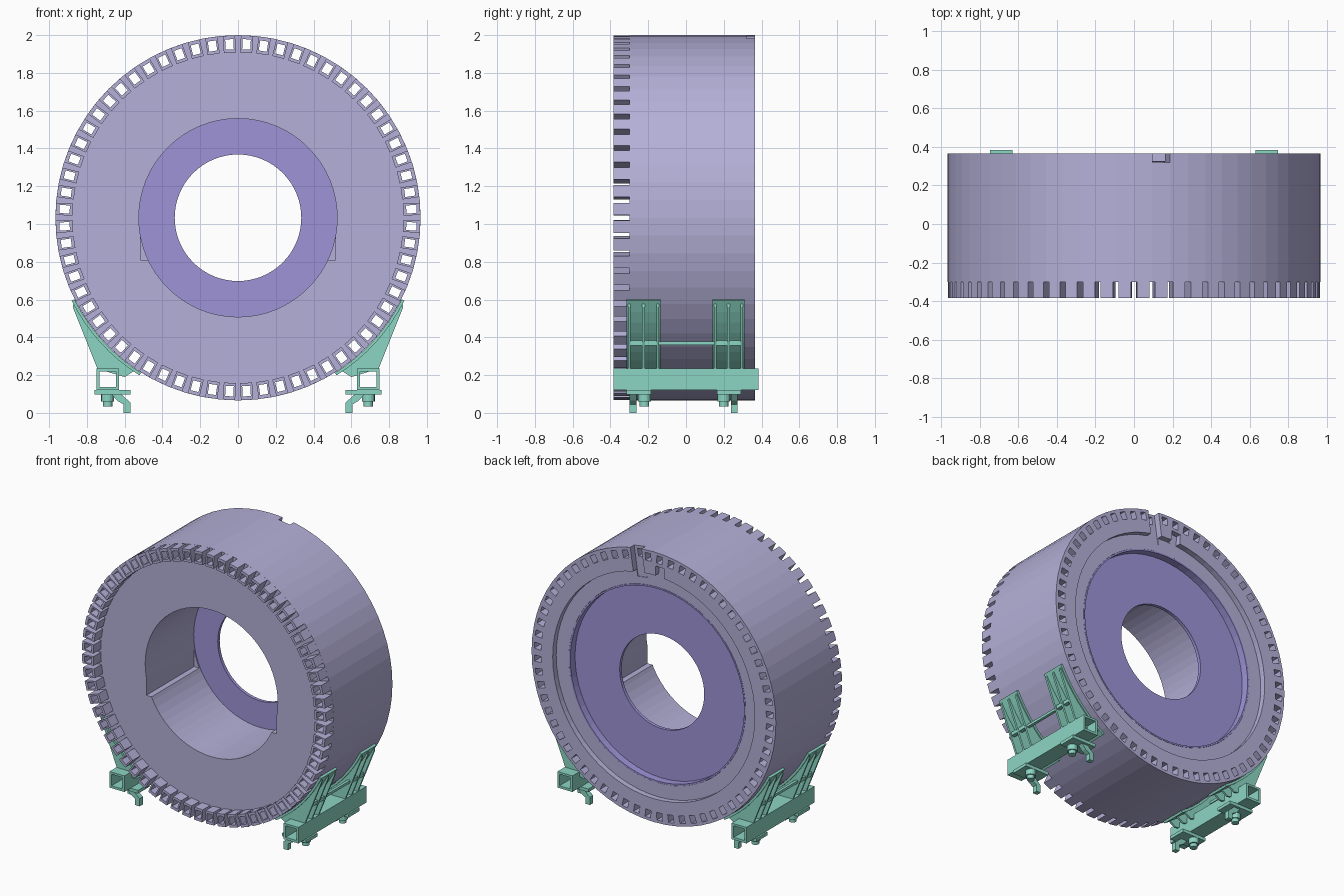
import bpy, bmesh, math
from mathutils import Matrix

if "Cube" in bpy.data.objects:
    bpy.data.objects.remove(bpy.data.objects["Cube"], do_unlink=True)

N = 64                       # modules around the ring
PITCH = 2 * math.pi / N
CZ, R = 1.033, 0.967         # ring axis height and outer radius


def material(name, rgb):
    m = bpy.data.materials.new(name)
    m.use_nodes = True
    m.diffuse_color = (*rgb, 1)
    m.node_tree.nodes["Principled BSDF"].inputs["Base Color"].default_value = (*rgb, 1)
    return m


LILAC = material("lilac", (0.456, 0.434, 0.686))
PURPLE = material("purple", (0.342, 0.296, 0.686))
GREEN = material("sea_green", (0.262, 0.672, 0.552))


def finish(name, bm, mat, mirror=False):
    bmesh.ops.recalc_face_normals(bm, faces=bm.faces)
    me = bpy.data.meshes.new(name)
    bm.to_mesh(me)
    bm.free()
    ob = bpy.data.objects.new(name, me)
    bpy.context.collection.objects.link(ob)
    if mat:
        me.materials.append(mat)
    if mirror:
        ob.modifiers.new("Mirror", "MIRROR").use_mirror_merge = False
    return ob


def box(bm, x0, x1, y0, y1, z0, z1, base=Matrix()):
    m = Matrix.Translation(((x0 + x1) / 2, (y0 + y1) / 2, (z0 + z1) / 2))
    bmesh.ops.create_cube(bm, size=1, matrix=base @ m @ Matrix.Diagonal((x1 - x0, y1 - y0, z1 - z0, 1)))


def radial_box(bm, angle, r0, r1, width, y0, y1):
    base = Matrix.Translation((0, 0, CZ)) @ Matrix.Rotation(angle, 4, 'Y')
    box(bm, -width / 2, width / 2, y0, y1, r0, r1, base)


def prism(bm, pts, y0, y1):
    """Extrude an x-z outline along y."""
    face = bm.faces.new([bm.verts.new((x, y0, z)) for x, z in pts])
    ext = bmesh.ops.extrude_face_region(bm, geom=[face])["geom"]
    bmesh.ops.translate(bm, vec=(0, y1 - y0, 0), verts=[v for v in ext if isinstance(v, bmesh.types.BMVert)])


def lathe(name, profile, mat):
    """Spin a closed radius-y profile around the ring axis."""
    bm = bmesh.new()
    vs = [bm.verts.new((0, y, CZ + r)) for r, y in profile]
    es = [bm.edges.new((vs[i - 1], vs[i])) for i in range(len(vs))]
    bmesh.ops.spin(bm, geom=vs + es, cent=(0, 0, CZ), axis=(0, 1, 0), angle=2 * math.pi, steps=N)
    bmesh.ops.remove_doubles(bm, verts=bm.verts, dist=0.0005)
    return finish(name, bm, mat)


def cut(ob, cutter, remove=True):
    cutter.hide_render = True
    mod = ob.modifiers.new("Cut", "BOOLEAN")
    mod.operation, mod.solver, mod.object = 'DIFFERENCE', 'EXACT', cutter
    bpy.context.view_layer.objects.active = ob
    bpy.ops.object.modifier_apply(modifier=mod.name)
    if remove:
        bpy.data.objects.remove(cutter, do_unlink=True)


# Ring body with stepped back
body = lathe("ring_body", [(0.525, -0.30), (R, -0.30), (R, 0.365), (0.80, 0.365), (0.80, 0.325),
                           (0.70, 0.325), (0.70, 0.25), (0.525, 0.25)], LILAC)

# Hollow teeth around the front rim
bm = bmesh.new()
for i in range(N):
    radial_box(bm, (i + 0.5) * PITCH, 0.875, 0.9655, 0.064, -0.385, -0.30)
teeth = finish("rim_teeth", bm, LILAC)

# Channels running through every module and tooth
bm = bmesh.new()
for i in range(N):
    radial_box(bm, (i + 0.5) * PITCH, 0.892, 0.946, 0.043, -0.5, 0.5)
channels = finish("channel_cutter", bm, None)
cut(teeth, channels, remove=False)
cut(body, channels)

# Service notches at the back and keyways in the bore
bm = bmesh.new()
radial_box(bm, 1.5 * PITCH, 0.75, 1.1, 0.09, 0.32, 0.5)
radial_box(bm, -0.6 * PITCH, 0.75, 0.87, 0.07, 0.326, 0.5)
for s in (-1, 1):
    box(bm, min(s * 0.40, s * 0.515), max(s * 0.40, s * 0.515), -0.5, 0.24, 0.81, 0.94)
cut(body, finish("notch_cutter", bm, None))

# Purple back disc with raised rim
lathe("back_disc", [(0.335, 0.249), (0.699, 0.249), (0.699, 0.326), (0.688, 0.326),
                    (0.688, 0.272), (0.335, 0.272)], PURPLE)

# Hollow support rails
bm = bmesh.new()
for x0, x1, z0, z1 in ((0.63, 0.647, 0.12, 0.235), (0.732, 0.748, 0.12, 0.235),
                       (0.647, 0.732, 0.12, 0.137), (0.647, 0.732, 0.22, 0.235)):
    box(bm, x0, x1, -0.385, 0.385, z0, z1)
finish("support_rails", bm, GREEN, True)


def arc(r, a0, a1, n=8):
    return [(r * math.cos(a), CZ + r * math.sin(a))
            for a in (math.radians(a0 + (a1 - a0) * i / n) for i in range(n + 1))]


# Curved saddle pads and the ribs under them
pads, ribs, flanges = bmesh.new(), bmesh.new(), bmesh.new()
for y0, y1 in ((-0.315, -0.135), (0.14, 0.31)):
    prism(pads, arc(0.968, -26.5, -58) + arc(0.984, -58, -26.5), y0, y1)
    mid = (y0 + y1) / 2
    for y in (y0 + 0.015, mid, y1 - 0.015):
        prism(ribs, arc(0.975, -27, -56) + [(0.60, 0.19), (0.635, 0.2), (0.745, 0.235), (0.875, 0.56)],
              y - 0.007, y + 0.007)
    box(flanges, 0.765, 0.793, y0 + 0.015, y1 - 0.015, 0.358, 0.384)
box(flanges, 0.765, 0.785, -0.15, 0.155, 0.36, 0.378)
finish("saddle_pads", pads, GREEN, True)
finish("saddle_ribs", ribs, GREEN, True)
finish("saddle_tie_bars", flanges, GREEN, True)

# Clamp plates, bent feet and jacking posts
feet, posts = bmesh.new(), bmesh.new()
for yf, yp in ((-0.28, -0.22), (0.255, 0.20)):
    lo, hi = min(yf, yp) - 0.035, max(yf, yp) + 0.035
    box(feet, 0.57, 0.76, lo, hi, 0.098, 0.121)
    prism(feet, [(0.57, 0.0), (0.605, 0.0), (0.605, 0.045), (0.64, 0.065), (0.67, 0.10),
                 (0.62, 0.10), (0.57, 0.055)], yf - 0.018, yf + 0.018)
    for r, z0, z1 in ((0.034, 0.06, 0.10), (0.025, 0.035, 0.06)):
        bmesh.ops.create_cone(posts, cap_ends=True, segments=16, radius1=r, radius2=r, depth=z1 - z0,
                              matrix=Matrix.Translation((0.69, yp, (z0 + z1) / 2)))
finish("support_feet", feet, GREEN, True)
finish("support_posts", posts, GREEN, True)
